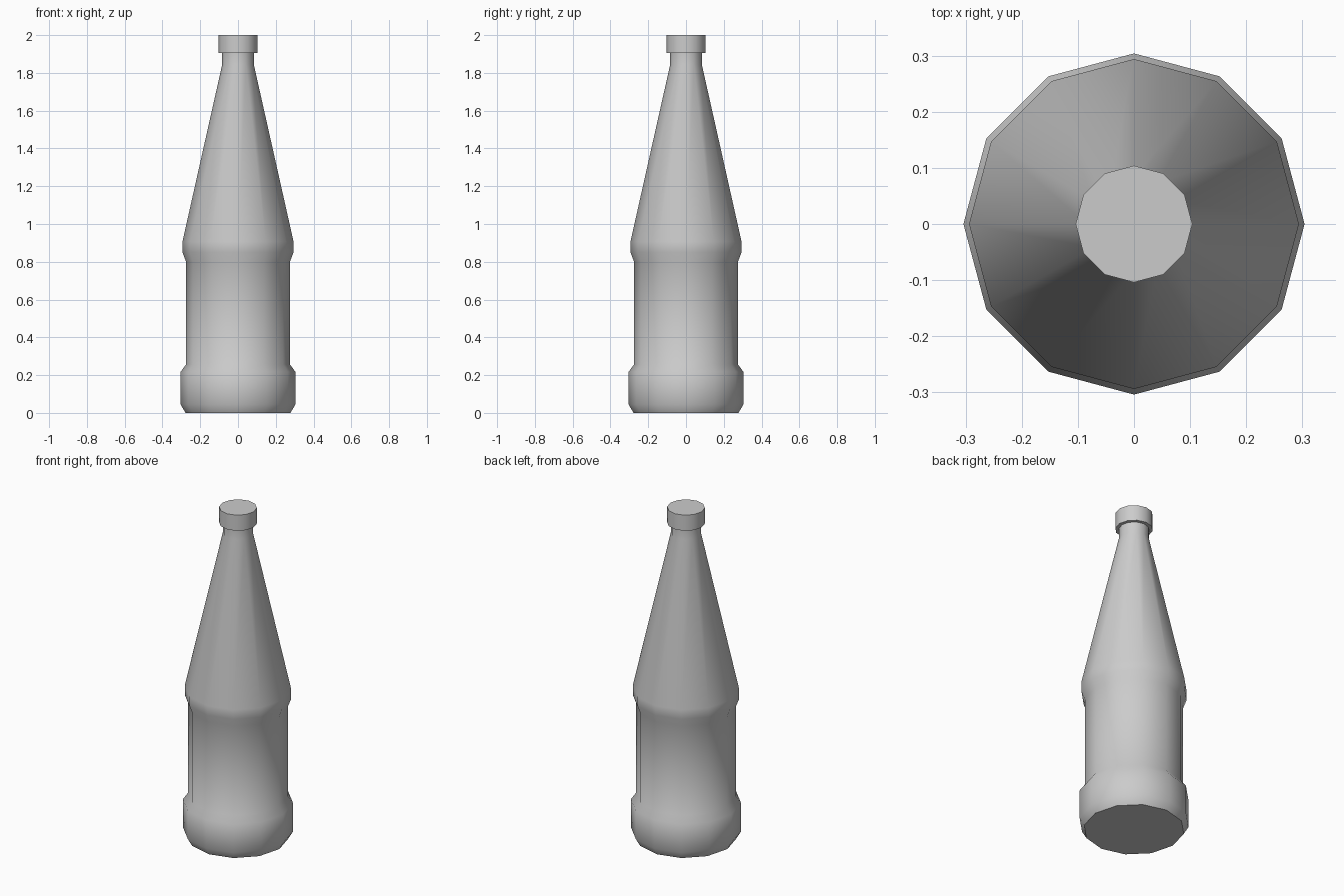
import bpy, bmesh, math

if "Cube" in bpy.data.objects:
    bpy.data.objects.remove(bpy.data.objects["Cube"])

SIDES = 12


def lathe(name, profile):
    """Spin a (radius, height) profile round z and cap both ends."""
    bm = bmesh.new()
    rings = []
    for r, z in profile:
        rings.append([bm.verts.new((r * math.cos(2 * math.pi * i / SIDES),
                                    r * math.sin(2 * math.pi * i / SIDES), z))
                      for i in range(SIDES)])
    for low, high in zip(rings, rings[1:]):
        for i in range(SIDES):
            j = (i + 1) % SIDES
            bm.faces.new((low[i], low[j], high[j], high[i]))
    bm.faces.new(rings[0][::-1])
    bm.faces.new(rings[-1])
    mesh = bpy.data.meshes.new(name)
    bm.to_mesh(mesh)
    bm.free()
    obj = bpy.data.objects.new(name, mesh)
    bpy.context.collection.objects.link(obj)
    bpy.ops.object.select_all(action='DESELECT')
    obj.select_set(True)
    bpy.context.view_layer.objects.active = obj
    bpy.ops.object.shade_smooth_by_angle(angle=math.radians(50))
    return obj


# Glass body: foot band, straight label area, shoulder ridge, tapered neck
lathe("bottle_body", [
    (0.278, 0.0), (0.304, 0.045), (0.304, 0.217), (0.275, 0.257),
    (0.275, 0.80), (0.294, 0.85), (0.294, 0.907),
    (0.084, 1.843), (0.084, 1.905)])

# Cap on the mouth
lathe("bottle_cap", [(0.104, 1.905), (0.104, 2.0)])
